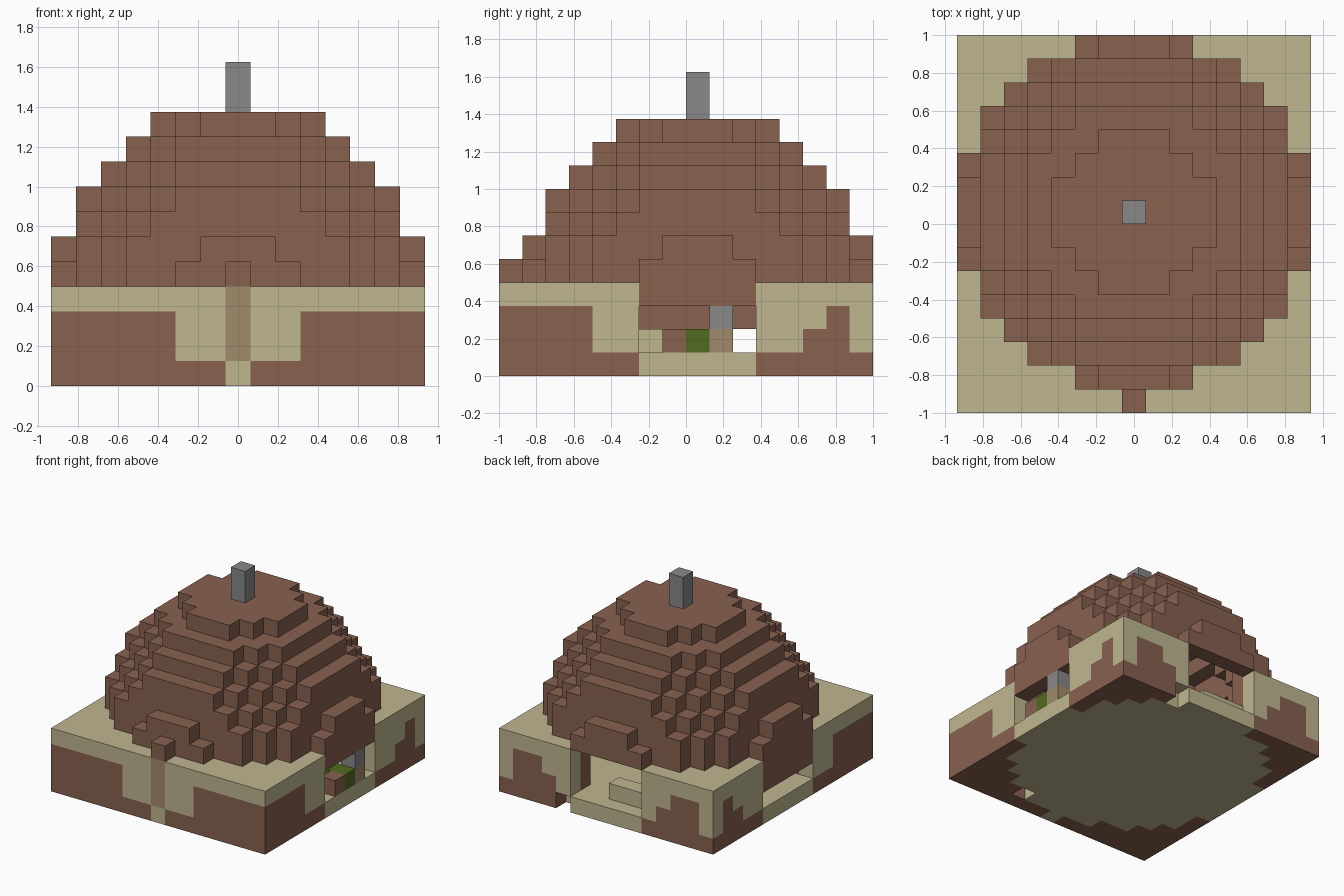
import bpy
import bmesh
from mathutils import Vector

if "Cube" in bpy.data.objects:
    bpy.data.objects.remove(bpy.data.objects["Cube"], do_unlink=True)

U = 0.125                      # block size
NX, NY, WALL = 15, 16, 4       # plan size and wall height in blocks
CX, CY, CZ = 7, 8, 3           # dome centre block
OUTER, INNER = 56, 42          # squared shell radii in blocks


def material(name, rgb):
    lin = [((c / 255 + 0.055) / 1.055) ** 2.4 for c in rgb] + [1]
    m = bpy.data.materials.new(name)
    m.use_nodes = True
    m.diffuse_color = lin
    bsdf = next(n for n in m.node_tree.nodes if n.type == 'BSDF_PRINCIPLED')
    bsdf.inputs["Base Color"].default_value = lin
    return m


BROWN = material("brown_earth", (135, 97, 79))
TAN = material("pale_sand", (191, 182, 144))
WOOD = material("door_wood", (160, 139, 107))
GREY = material("grey_stone", (136, 136, 136))
GREEN = material("leaf_green", (82, 107, 32))


def plan_r2(i, j):
    return (i - CX) ** 2 + (j - CY) ** 2


def box(i, j, k):
    """Cells of a block range; each argument is a (first, last) pair."""
    return {(a, b, c) for a in range(i[0], i[1] + 1)
            for b in range(j[0], j[1] + 1) for c in range(k[0], k[1] + 1)}


# Shell of the dome, with straight walls below its centre
def in_dome(i, j, k):
    if k == 10:
        return plan_r2(i, j) <= 10
    r2 = plan_r2(i, j) + max(k - CZ, 0) ** 2
    return INNER < r2 <= OUTER


dome = {c for c in box((0, 14), (1, 15), (1, 10)) if in_dome(*c)}
dome -= box((14, 14), (6, 10), (1, 2))      # opening on the +x side
dome -= box((0, 0), (6, 10), (1, 1))        # low opening on the -x side
dome -= box((5, 9), (15, 15), (1, 3))       # tall opening at the back
dome -= box((13, 13), (6, 10), (1, 2))
dome -= box((1, 1), (6, 10), (1, 1))
dome -= box((5, 9), (14, 14), (1, 3))
dome |= {(7, 0, 4)}                         # lintel over the door

# Round floor with a doorstep, and the ground block around it
door = box((7, 7), (0, 0), (1, 3))
floor = {c for c in box((0, 14), (0, 15), (0, 0)) if plan_r2(c[0], c[1]) <= OUTER}
floor |= {(7, 0, 0)}
ground = {c for c in box((0, 14), (0, 15), (0, 3)) if plan_r2(c[0], c[1]) > OUTER}
ground -= door | floor | {(10, 15, 0), (10, 1, 0)}


def ground_colour(i, j, k):
    side = abs(i - CX)
    if k == 0:
        return BROWN
    if k == WALL - 1:
        return TAN
    front = j <= 3 and side >= 3
    back_side = side == 7 and 12 + k <= j <= 14
    back = j == 15 and 3 + k <= side <= 6
    return BROWN if front or back_side or back else TAN


parts = {
    "dome": (dome, BROWN),
    "floor": (floor, TAN),
    "ground": (ground, ground_colour),
    "door": (door, WOOD),
    "chimney": (box((7, 7), (8, 8), (11, 12)), GREY),
    "back_bench": (box((5, 7), (14, 14), (1, 1)), TAN),
    "inner_bench": (box((12, 13), (6, 6), (1, 1)), TAN),
    "side_step": ({(14, 7, 1)}, BROWN),
    "planter": (box((13, 14), (8, 8), (1, 1)), GREEN),
    "post_base": ({(14, 9, 1)}, WOOD),
    "post_top": ({(14, 9, 2)}, GREY),
}
solid = set().union(*(cells for cells, _ in parts.values()))


def build(name, cells, colour):
    """Make a mesh of the uncovered block faces."""
    bm = bmesh.new()
    corners = {}
    mats = [BROWN, TAN] if callable(colour) else [colour]

    def corner(p):
        key = tuple(round(v) for v in p)
        if key not in corners:
            x, y, z = key
            corners[key] = bm.verts.new(((x - NX / 2) * U, (y - NY / 2) * U, z * U))
        return corners[key]

    for cell in sorted(cells):
        mat = colour(*cell) if callable(colour) else colour
        for axis in range(3):
            for s in (-1, 1):
                n = Vector((0, 0, 0))
                n[axis] = s
                if tuple(int(a + b) for a, b in zip(cell, n)) in solid:
                    continue
                u = Vector((0, 0, 0))
                u[(axis + 1) % 3] = 1
                v = n.cross(u)
                mid = Vector(cell) + Vector((0.5, 0.5, 0.5)) + n / 2
                quad = [mid + (a * u + b * v) / 2
                        for a, b in ((-1, -1), (1, -1), (1, 1), (-1, 1))]
                face = bm.faces.new([corner(p) for p in quad])
                face.material_index = mats.index(mat)
    mesh = bpy.data.meshes.new(name)
    bm.to_mesh(mesh)
    bm.free()
    for m in mats:
        mesh.materials.append(m)
    obj = bpy.data.objects.new(name, mesh)
    bpy.context.collection.objects.link(obj)


for part, (cells, colour) in parts.items():
    build(part, cells, colour)
